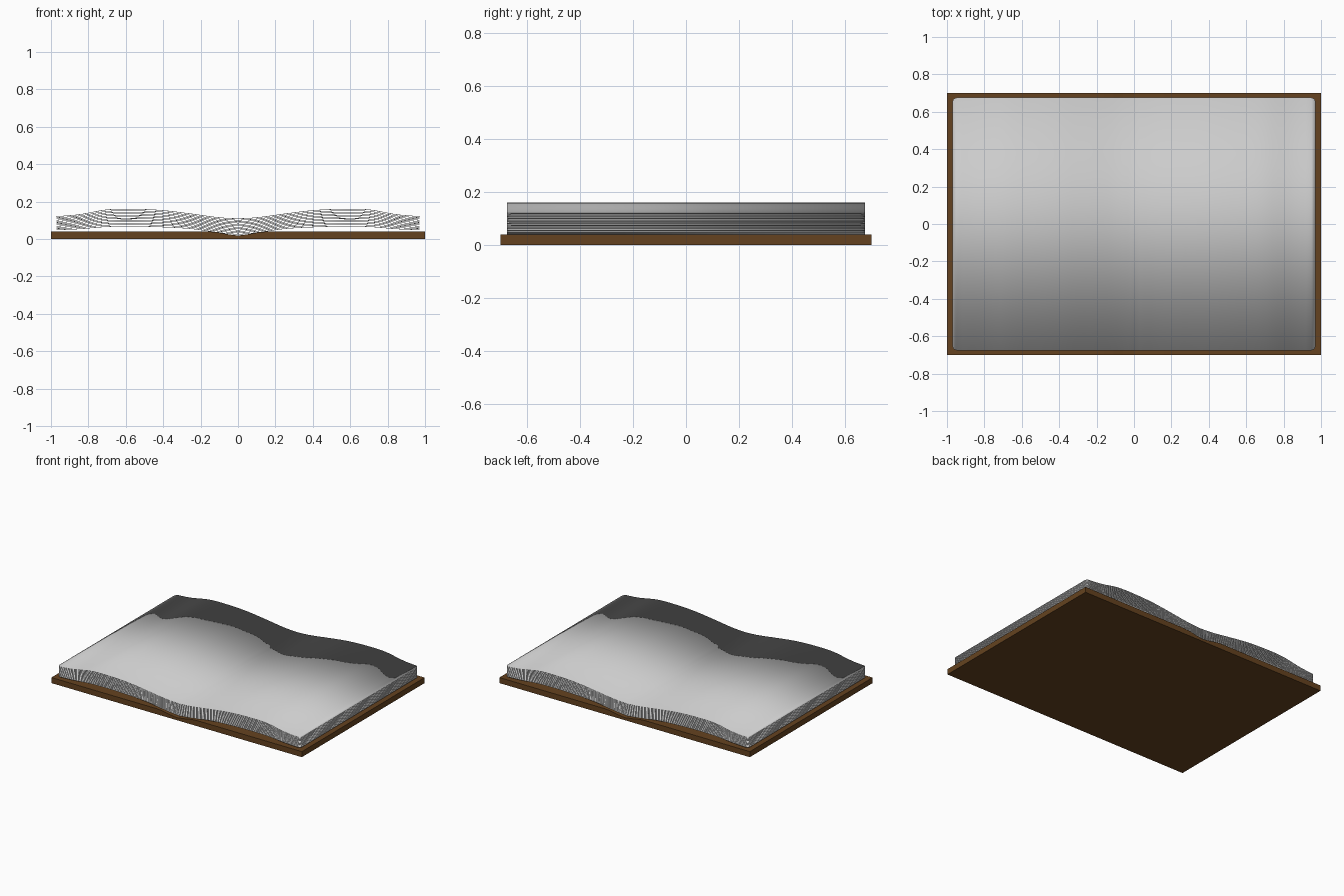
import bpy, bmesh, math

if "Cube" in bpy.data.objects:
    bpy.data.objects.remove(bpy.data.objects["Cube"])


def smooth(pts, x):
    """Hermite interpolation through a short (x, z) profile."""
    n = len(pts)
    slope = [0.0] * n
    for i in range(n):
        a, b = pts[max(i - 1, 0)], pts[min(i + 1, n - 1)]
        slope[i] = (b[1] - a[1]) / (b[0] - a[0])
    for i in range(n - 1):
        (x0, z0), (x1, z1) = pts[i], pts[i + 1]
        if x <= x1 or i == n - 2:
            h = x1 - x0
            t = (x - x0) / h
            return ((2*t**3 - 3*t**2 + 1) * z0 + (t**3 - 2*t**2 + t) * h * slope[i]
                    + (3*t**2 - 2*t**3) * z1 + (t**3 - t**2) * h * slope[i + 1])


def add_object(name, bm):
    bmesh.ops.recalc_face_normals(bm, faces=bm.faces)
    mesh = bpy.data.meshes.new(name)
    bm.to_mesh(mesh)
    bm.free()
    ob = bpy.data.objects.new(name, mesh)
    bpy.context.collection.objects.link(ob)
    return ob


# Cover: flat board with a shallow spine groove on top
leather = bpy.data.materials.new("brown_leather")
leather.diffuse_color = (0.13, 0.055, 0.014, 1)
leather.use_nodes = True
leather.node_tree.nodes["Principled BSDF"].inputs["Base Color"].default_value = leather.diffuse_color
groove = [(0.16, 0.04), (0.11, 0.036), (0.06, 0.026), (0.0, 0.018)]
profile = [(-1, 0), (1, 0), (1, 0.04)] + groove
profile += [(-x, z) for x, z in reversed(groove[:-1])] + [(-1, 0.04)]
bm = bmesh.new()
face = bm.faces.new([bm.verts.new((x, -0.7, z)) for x, z in profile])
ext = bmesh.ops.extrude_face_region(bm, geom=[face])
bmesh.ops.translate(bm, vec=(0, 1.4, 0),
                    verts=[v for v in ext["geom"] if isinstance(v, bmesh.types.BMVert)])
add_object("cover", bm).data.materials.append(leather)

# Page stack: thin curved sheets with rounded corners
top = [(0, 0.108), (0.1, 0.114), (0.25, 0.134), (0.4, 0.152), (0.55, 0.159),
       (0.7, 0.156), (0.85, 0.13), (0.97, 0.120)]
bottom = [(0, 0.024), (0.1, 0.034), (0.25, 0.055), (0.4, 0.064), (0.55, 0.068),
          (0.7, 0.066), (0.85, 0.054), (0.97, 0.049)]
SHEETS, HALF_X, HALF_Y, R, THICK = 12, 0.97, 0.675, 0.022, 0.003

xs = [i * (HALF_X - R) / 32 for i in range(33)]
xs += [HALF_X - R + R * math.sin(math.radians(a)) for a in (22.5, 45, 67.5, 90)]
xs = [-x for x in reversed(xs[1:])] + xs


def half_depth(x):
    d = max(0.0, abs(x) - (HALF_X - R))
    return HALF_Y - R + math.sqrt(max(0.0, R * R - d * d))


for s in range(SHEETS):
    t = s / (SHEETS - 1)
    bm = bmesh.new()
    rows = []
    for x in xs:
        z = (1 - t) * smooth(bottom, abs(x)) + t * smooth(top, abs(x))
        y = half_depth(x)
        rows.append((bm.verts.new((x, -y, z)), bm.verts.new((x, y, z))))
    for a, b in zip(rows, rows[1:]):
        bm.faces.new((a[0], b[0], b[1], a[1]))
    sheet = add_object(f"page_sheet_{s + 1}", bm)
    mod = sheet.modifiers.new("thickness", "SOLIDIFY")
    mod.thickness = THICK
    mod.offset = 0
    bpy.ops.object.select_all(action="DESELECT")
    sheet.select_set(True)
    bpy.context.view_layer.objects.active = sheet
    bpy.ops.object.shade_smooth_by_angle(angle=math.radians(12))
